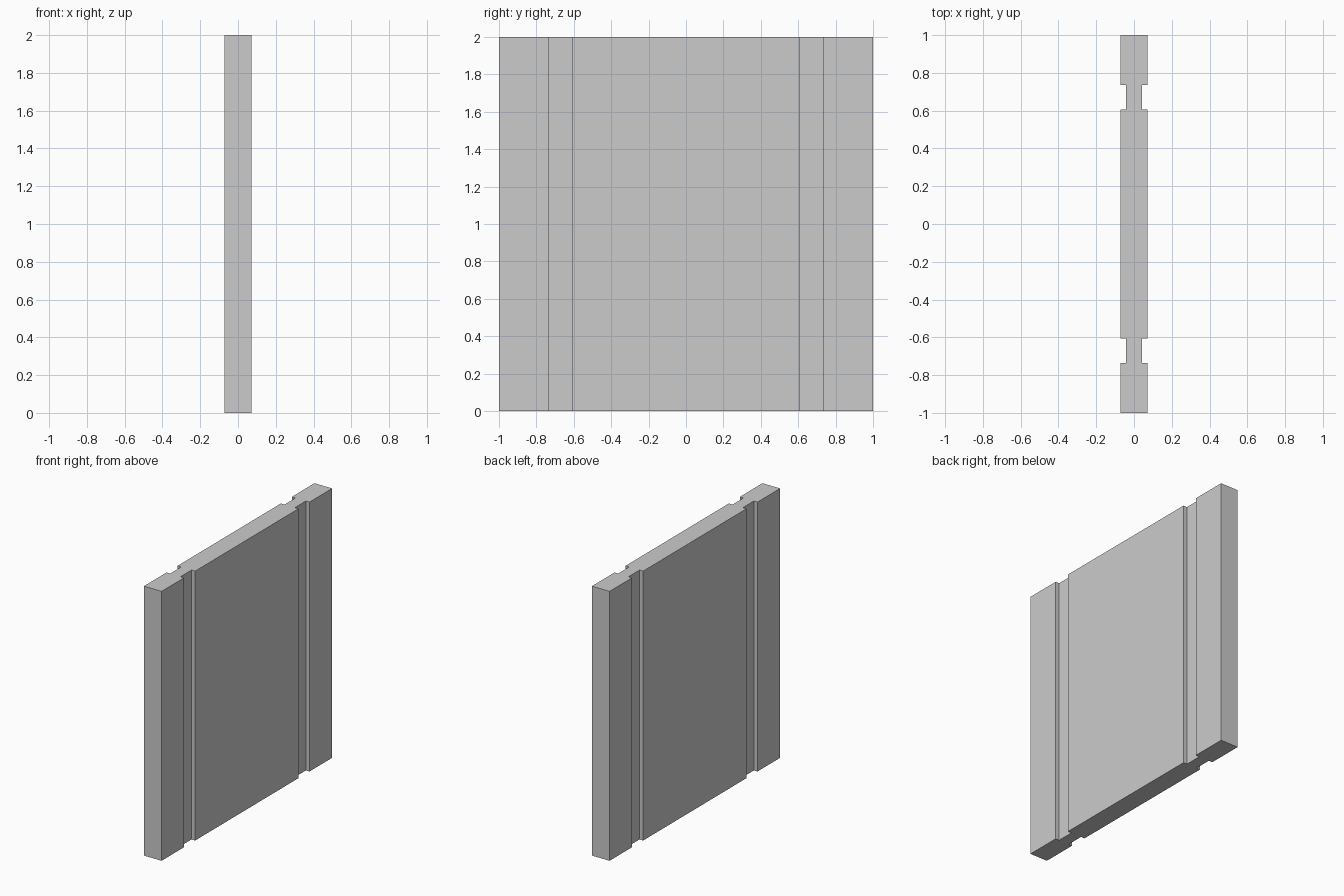
import bpy
import bmesh

if "Cube" in bpy.data.objects:
    bpy.data.objects.remove(bpy.data.objects["Cube"])

HEIGHT = 2.0
HALF_THICK, HALF_NECK = 0.0725, 0.0425   # half thickness of slab / at grooves
GROOVE_IN, GROOVE_OUT = 0.606, 0.735     # groove extent along y

# Quarter outline of the plan profile, from the centre groove edge to the end
quarter = [(HALF_THICK, GROOVE_IN), (HALF_NECK, GROOVE_IN),
           (HALF_NECK, GROOVE_OUT), (HALF_THICK, GROOVE_OUT), (HALF_THICK, 1.0)]

# Mirror the quarter into a full counter-clockwise outline
right = [(x, -y) for x, y in reversed(quarter)] + quarter
outline = right + [(-x, y) for x, y in reversed(right)]

# Wall panel: extrude the outline to full height
bm = bmesh.new()
base = bm.faces.new([bm.verts.new((x, y, 0)) for x, y in outline])
top = bmesh.ops.extrude_face_region(bm, geom=[base], use_keep_orig=True)
bmesh.ops.translate(bm, vec=(0, 0, HEIGHT),
                    verts=[v for v in top["geom"] if isinstance(v, bmesh.types.BMVert)])
bmesh.ops.recalc_face_normals(bm, faces=bm.faces)

mesh = bpy.data.meshes.new("grooved_wall_panel")
bm.to_mesh(mesh)
bm.free()
panel = bpy.data.objects.new("grooved_wall_panel", mesh)
bpy.context.collection.objects.link(panel)
